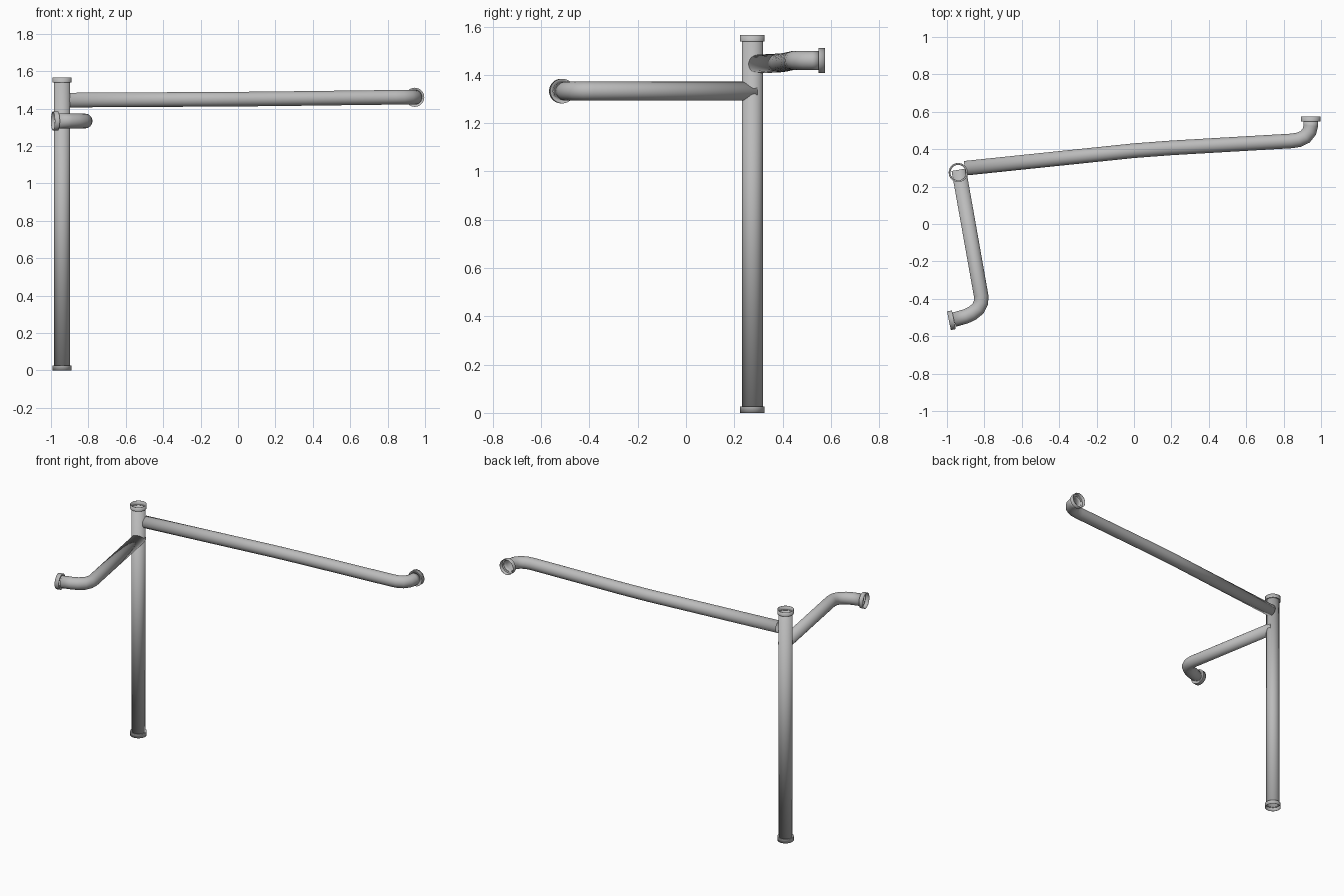
import bpy, bmesh, math
from mathutils import Vector

cube = bpy.data.objects.get("Cube")
if cube:
    bpy.data.objects.remove(cube, do_unlink=True)

SIDES = 32
COLLAR_R = 0.051
COLLAR_LEN = 0.027

steel = bpy.data.materials.new("grey_steel")
steel.use_nodes = True
GREY = (0.5, 0.5, 0.5, 1)
steel.diffuse_color = GREY
steel.node_tree.nodes["Principled BSDF"].inputs["Base Color"].default_value = GREY


def sweep(name, rings):
    """Open thin-walled tube through rings of (centre, direction, radius)."""
    bm = bmesh.new()
    loops = []
    for centre, direction, radius in rings:
        helper = Vector((0, 1, 0)) if abs(direction.z) > 0.9 else Vector((0, 0, 1))
        u = direction.cross(helper).normalized()
        v = direction.cross(u).normalized()
        angles = [math.tau * i / SIDES for i in range(SIDES)]
        loops.append([bm.verts.new(centre + radius * (u * math.cos(a) + v * math.sin(a)))
                      for a in angles])
    for a, b in zip(loops, loops[1:]):
        for i in range(SIDES):
            j = (i + 1) % SIDES
            bm.faces.new((a[i], a[j], b[j], b[i]))
    mesh = bpy.data.meshes.new(name)
    bm.to_mesh(mesh)
    bm.free()
    mesh.materials.append(steel)
    obj = bpy.data.objects.new(name, mesh)
    bpy.context.collection.objects.link(obj)
    # thin wall growing inwards
    wall = obj.modifiers.new("wall", "SOLIDIFY")
    wall.thickness = 0.002
    wall.offset = -1
    bpy.ops.object.select_all(action="DESELECT")
    obj.select_set(True)
    bpy.context.view_layer.objects.active = obj
    bpy.ops.object.shade_smooth_by_angle(angle=math.radians(40))
    return obj


def pipe(name, points, radius):
    pts = [Vector(p) for p in points]
    rings = []
    for i, p in enumerate(pts):
        before = (p - pts[i - 1]).normalized() if i else Vector()
        after = (pts[i + 1] - p).normalized() if i + 1 < len(pts) else Vector()
        rings.append((p, (before + after).normalized(), radius))
    sweep(name, rings)


def collar(name, inner_point, direction, pipe_radius):
    """Raised band stepping out from the pipe end."""
    d = Vector(direction).normalized()
    p = Vector(inner_point)
    sweep(name, [(p, d, pipe_radius), (p, d, COLLAR_R), (p + d * COLLAR_LEN, d, COLLAR_R)])


# upright
X, Y, TOP = -0.94, 0.275, 1.565
pipe("upright", [(X, Y, COLLAR_LEN), (X, Y, TOP - COLLAR_LEN)], 0.043)
collar("upright_bottom_collar", (X, Y, COLLAR_LEN), (0, 0, -1), 0.043)
collar("upright_top_collar", (X, Y, TOP - COLLAR_LEN), (0, 0, 1), 0.043)

# long arm, bending to the back at its far end
pipe("long_arm", [(-0.905, 0.298, 1.445), (0, 0.392, 1.45), (0.2, 0.407, 1.452),
                  (0.84, 0.444, 1.46), (0.88, 0.45, 1.46), (0.915, 0.466, 1.46),
                  (0.938, 0.495, 1.46), (0.945, 0.525, 1.46), (0.945, 0.548, 1.46)], 0.039)
collar("long_arm_collar", (0.945, 0.548, 1.46), (0, 1, 0), 0.039)

# short arm, bending to the right at its front end
pipe("short_arm", [(-0.937, 0.29, 1.333), (-0.817, -0.385, 1.333), (-0.818, -0.42, 1.333),
                   (-0.834, -0.453, 1.333), (-0.866, -0.478, 1.333), (-0.9, -0.494, 1.333),
                   (-0.963, -0.512, 1.333)], 0.039)
collar("short_arm_collar", (-0.963, -0.512, 1.333), (-0.98, -0.2, 0), 0.039)
